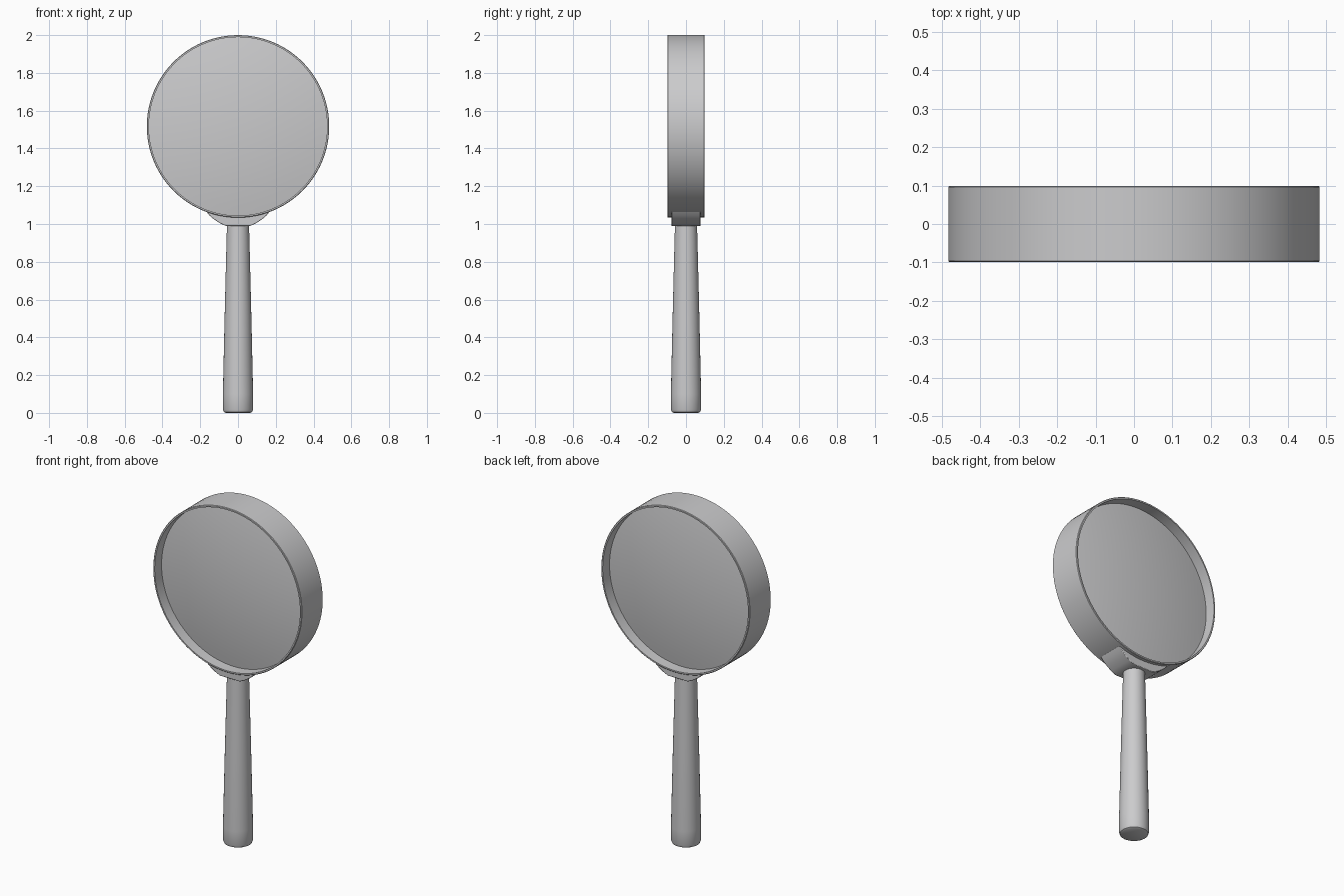
import bpy, bmesh, math
from mathutils import Matrix

cube = bpy.data.objects.get("Cube")
if cube:
    bpy.data.objects.remove(cube, do_unlink=True)

grey = bpy.data.materials.new("light grey")
grey.use_nodes = True
COLOUR = (0.6, 0.6, 0.61, 1)
grey.diffuse_color = COLOUR
grey.node_tree.nodes["Principled BSDF"].inputs["Base Color"].default_value = COLOUR

CENTRE_Z, RADIUS = 1.517, 0.483


def finish(name, bm, angle=35):
    bmesh.ops.recalc_face_normals(bm, faces=bm.faces)
    mesh = bpy.data.meshes.new(name)
    bm.to_mesh(mesh)
    bm.free()
    mesh.materials.append(grey)
    obj = bpy.data.objects.new(name, mesh)
    bpy.context.collection.objects.link(obj)
    bpy.ops.object.select_all(action="DESELECT")
    obj.select_set(True)
    bpy.context.view_layer.objects.active = obj
    bpy.ops.object.shade_smooth_by_angle(angle=math.radians(angle))
    return obj


def lathe(name, profile, steps, closed=False, facing=False):
    """Spin (radius, height) points about z; facing turns the axis to -y at the lens centre."""
    bm = bmesh.new()
    verts = [bm.verts.new((r, 0, h)) for r, h in profile]
    pairs = list(zip(verts, verts[1:] + verts[:1])) if closed else list(zip(verts, verts[1:]))
    edges = [bm.edges.new(p) for p in pairs]
    bmesh.ops.spin(bm, geom=verts + edges, cent=(0, 0, 0), axis=(0, 0, 1),
                   angle=math.tau, steps=steps, use_merge=True)
    bmesh.ops.remove_doubles(bm, verts=bm.verts, dist=1e-5)
    if facing:
        turn = Matrix.Translation((0, 0, CENTRE_Z)) @ Matrix.Rotation(math.pi / 2, 4, "X")
        bmesh.ops.transform(bm, matrix=turn, verts=bm.verts)
    return finish(name, bm)


# Thin hoop round the lens
inner = RADIUS - 0.011
lathe("lens_rim", [(RADIUS, -0.096), (RADIUS - 0.003, -0.099), (inner, -0.099),
                   (inner, 0.099), (RADIUS - 0.003, 0.099), (RADIUS, 0.096)],
      96, closed=True, facing=True)

# Lens bulging on both sides
edge, bulge, rings = 0.035, 0.04, 10
front = [(inner * i / rings, edge + bulge * (1 - (i / rings) ** 2)) for i in range(rings + 1)]
lathe("lens", front + [(r, -h) for r, h in reversed(front)], 96, facing=True)

# Tapered round handle with softened butt
lathe("handle", [(0, 0), (0.066, 0), (0.075, 0.005), (0.08, 0.018), (0.08, 0.1),
                 (0.071, 0.5), (0.061, 0.9), (0.058, 1.01), (0, 1.01)], 32)

# Saddle-shaped collar cradling the rim
bm = bmesh.new()
lower = [(0.168, 1.066), (0.15, 1.044), (0.125, 1.023), (0.095, 1.004), (0.065, 0.99)]
outline = lower + [(-x, z) for x, z in reversed(lower)]
reach = RADIUS - 0.004
for i in range(13):
    x = -0.16 + 0.32 * i / 12
    outline.append((x, CENTRE_Z - math.sqrt(reach ** 2 - x ** 2)))
face = bm.faces.new([bm.verts.new((x, -0.077, z)) for x, z in outline])
grown = bmesh.ops.extrude_face_region(bm, geom=[face])
bmesh.ops.translate(bm, vec=(0, 0.154, 0),
                    verts=[g for g in grown["geom"] if isinstance(g, bmesh.types.BMVert)])
collar = finish("collar", bm)
bevel = collar.modifiers.new("soft edges", "BEVEL")
bevel.width, bevel.segments = 0.006, 2
bevel.limit_method = "ANGLE"
bevel.angle_limit = math.radians(50)
